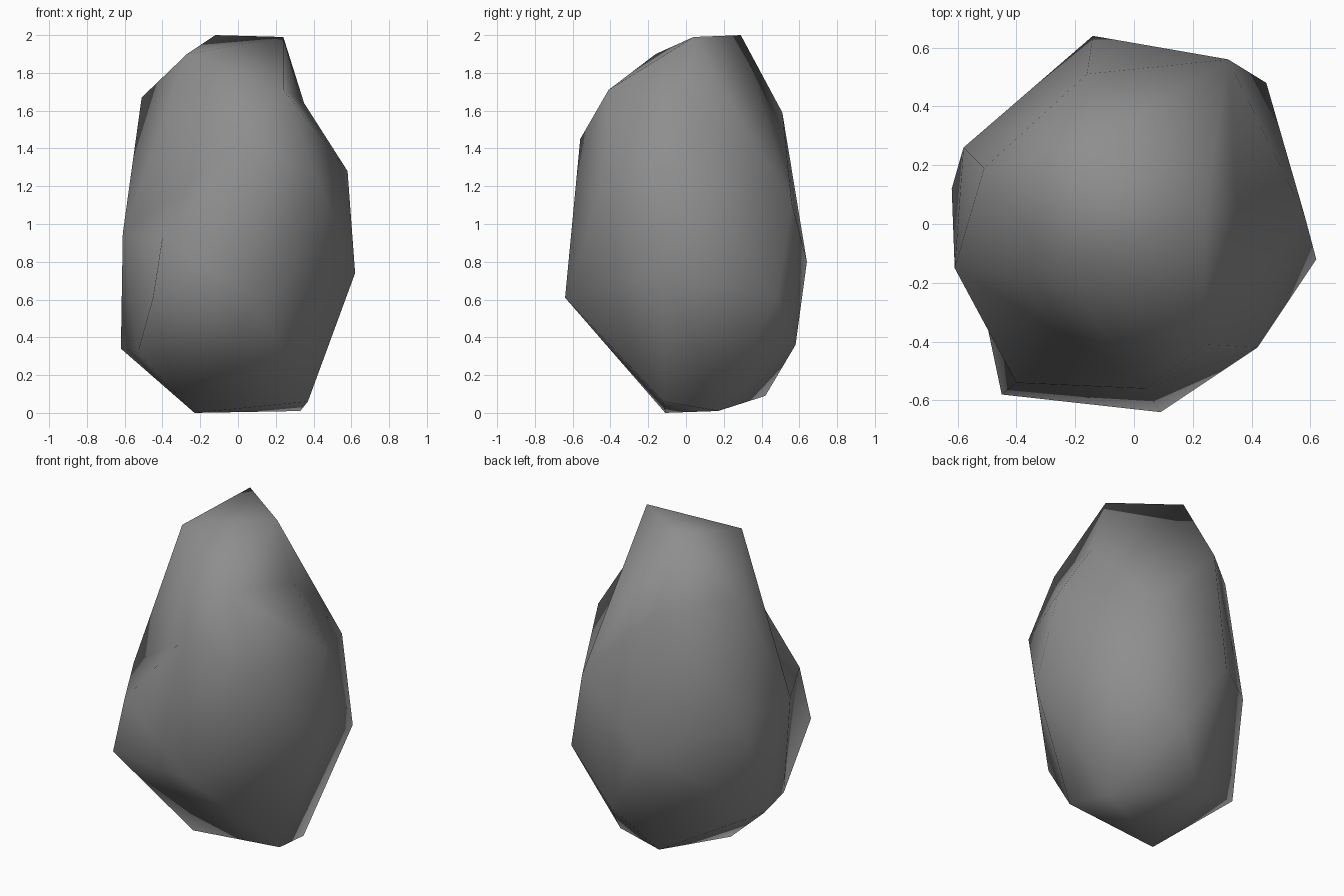
import bpy
import bmesh
from mathutils import Vector

# Remove the default cube if the scene has it
default_cube = bpy.data.objects.get("Cube")
if default_cube:
    bpy.data.objects.remove(default_cube, do_unlink=True)


def flat_material(name, colour):
    material = bpy.data.materials.new(name)
    material.use_nodes = True
    material.diffuse_color = colour
    shader = material.node_tree.nodes["Principled BSDF"]
    shader.inputs["Base Color"].default_value = colour
    shader.inputs["Roughness"].default_value = .9
    return material


# Corners that the creases refer to by name
brow = (-.27, -.16, 1.9)
cheek = (-.4, -.54, .93)
flank = (-.61, -.15, .95)
toe = (-.45, -.58, .61)
hollow = (.35, .04, 1.64)

# Corners of the boulder, from the crown down to the foot
crown = [(-.12, .29, 2), (.24, .04, 1.99), brow]
shoulder = [hollow, (.24, -.41, 1.71), (.04, -.56, 1.45),
            (-.51, .19, 1.67), (-.16, .51, 1.59)]
waist = [(.42, -.42, 1.24), (.58, .03, 1.28), (.32, .56, 1.11),
         (-.58, .26, .92), flank, cheek]
belly = [(.62, -.12, .74), (.45, .48, .61), (-.14, .64, .8),
         toe, (.09, -.64, .61)]
base = [(.12, .58, .36), (-.62, .12, .34), (-.53, -.2, .32)]
foot = [(.37, -.12, .06), (.33, .17, .01), (-.11, .42, .09), (-.23, -.11, 0)]
corners = crown + shoulder + waist + belly + base + foot

CENTRE = Vector((0, 0, 1))
HALF_SIZE = Vector((.62, .64, 1))


def rounded(point, amount):
    """Push a corner towards an enclosing ellipsoid so it stays on the hull."""
    offset = point - CENTRE
    unit = Vector(a / b for a, b in zip(offset, HALF_SIZE)).normalized()
    on_shell = CENTRE + Vector(a * b for a, b in zip(unit, HALF_SIZE))
    return point.lerp(on_shell, amount)


# Wrap a skin around the rounded corners, then settle them into place,
# which leaves the hollow below the crown
mesh = bpy.data.meshes.new("boulder")
bm = bmesh.new()
verts = {p: bm.verts.new(rounded(Vector(p), .8 if p == hollow else .4))
         for p in corners}
bmesh.ops.convex_hull(bm, input=list(bm.verts))
for place, vert in verts.items():
    vert.co = place

# Turn two edges to cut the dents on the front right
for start, end in ((brow, cheek), (flank, toe)):
    edge = bm.edges.get((verts[start], verts[end]))
    if edge:
        bmesh.ops.rotate_edges(bm, edges=[edge], use_ccw=True)

loose = [v for v in bm.verts if not v.link_faces]
bmesh.ops.delete(bm, geom=loose, context="VERTS")
bmesh.ops.recalc_face_normals(bm, faces=list(bm.faces))
for face in bm.faces:
    face.smooth = True
bm.to_mesh(mesh)
bm.free()

mesh.materials.append(flat_material("stone grey", (.27, .27, .27, 1)))
boulder = bpy.data.objects.new("boulder", mesh)
bpy.context.collection.objects.link(boulder)
